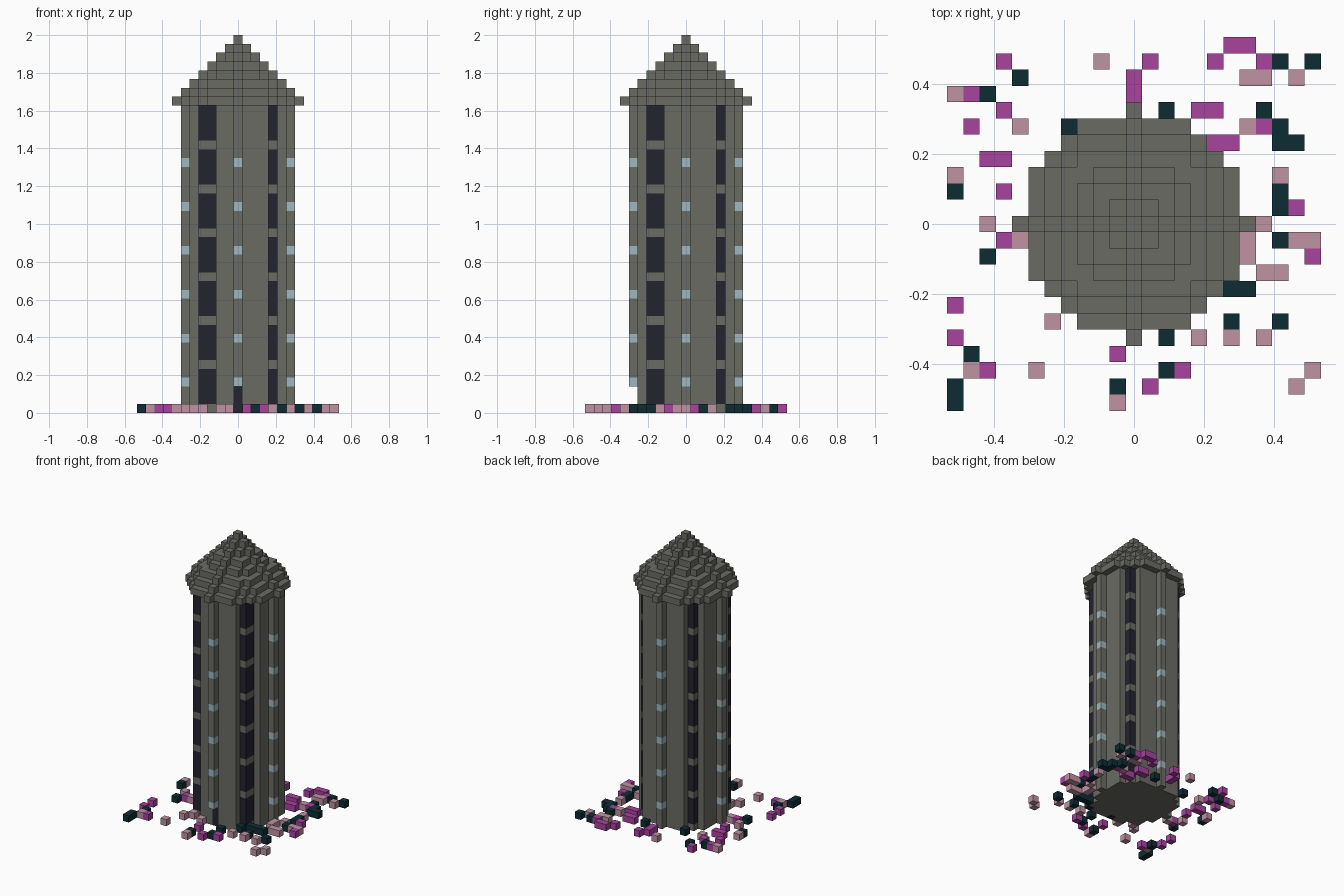
import bpy, bmesh
from mathutils import Vector

cube = bpy.data.objects.get("Cube")
if cube:
    bpy.data.objects.remove(cube, do_unlink=True)

U = 2 / 43            # edge of one block
WALL_TOP = 35         # wall layers below the roof
TOWER_R, ROOF_R = 6, 7


def material(name, hex_code):
    srgb = [int(hex_code[k:k + 2], 16) / 255 for k in (0, 2, 4)]
    rgb = [c / 12.92 if c <= 0.04045 else ((c + 0.055) / 1.055) ** 2.4 for c in srgb]
    m = bpy.data.materials.new(name)
    m.use_nodes = True
    m.diffuse_color = (*rgb, 1)
    m.node_tree.nodes["Principled BSDF"].inputs["Base Color"].default_value = (*rgb, 1)
    return m


stone = material("grey stone", "6B6B65")
dark = material("dark window", "23232F")
pale = material("pale lamp glass", "9FB8C0")
magenta = material("magenta flower", "A8439F")
pink = material("dusty pink flower", "C093A4")
teal = material("dark teal leaf", "0D2C34")


def disc(r):
    return {(x, y) for x in range(-r, r + 1) for y in range(-r, r + 1)
            if x * x + y * y <= r * r}


def ground_blocks(rows):
    """Blocks on the ground, given as x positions for each row y."""
    return {(x, y, 0) for y, xs in rows.items() for x in xs}


# Tower wall: a round footprint with a few notched corners
footprint = disc(TOWER_R) - {(-3, -5), (-5, -3), (5, -3)}
window_columns = {(sx * 4, sy * 4) for sx in (-1, 1) for sy in (-1, 1)}
window_columns |= {(-3, -4), (-4, -3), (4, -3)}
lamp_columns = {(TOWER_R, 0), (-TOWER_R, 0), (0, TOWER_R), (0, -TOWER_R)}

parts = {name: set() for name in ("tower_wall", "windows", "lamps", "door", "roof")}
for z in range(WALL_TOP):
    for x, y in footprint:
        if z < 3 and (x, y) == (0, -6):
            continue                                   # doorway recess
        if z < 3 and (x, y) == (0, -5):
            part = "door"
        elif (x, y) in window_columns and z % 5:
            part = "windows"
        elif (x, y) in lamp_columns and z % 5 == 3 and z < 30:
            part = "lamps"
        else:
            part = "tower_wall"
        parts[part].add((x, y, z))

# Stepped conical roof
for step in range(ROOF_R + 1):
    parts["roof"] |= {(x, y, WALL_TOP + step) for x, y in disc(ROOF_R - step)}

# Flowers and leaves scattered around the foot
parts["magenta_flowers"] = ground_blocks({
    11: (6, 7), 10: (-8, 1, 5, 8), 9: (0,), 8: (-10, 0), 7: (-8, 4, 5), 6: (-10, 8),
    5: (5, 6), 4: (-9, -8), 2: (-8,), 1: (10,), -1: (-8,), -2: (11,), -5: (-11,),
    -7: (-11,), -8: (-1,), -9: (-9, 3), -10: (1,)})
parts["pink_flowers"] = ground_blocks({
    10: (-2,), 9: (7, 8, 10), 8: (-11,), 6: (-7, 7), 3: (-11, 9), 0: (-9, 8),
    -1: (-7, 7, 10, 11), -2: (7,), -3: (8, 9), -5: (-4,), -6: (-5, -2),
    -7: (4, 6, 8), -9: (-10, -6, 11), -10: (10,), -11: (-1,)})
parts["leaves"] = ground_blocks({
    10: (9, 11), 9: (-7,), 8: (-9,), 7: (2, 8), 6: (-4, 9), 5: (9, 10), 2: (-11, 9),
    1: (9,), -1: (9,), -2: (-9,), -4: (5, 6, 7), -5: (4,), -6: (6, 9), -7: (2,),
    -8: (-10,), -9: (2,), -10: (-11, -1), -11: (-11,)})

solid = set().union(*parts.values())


def build_blocks(name, cells, mat):
    """Make one mesh from blocks, keeping only the exposed faces."""
    bm = bmesh.new()
    for cell in sorted(cells):
        centre = Vector(cell) + Vector((0, 0, 0.5))
        for axis in range(3):
            for sign in (-1, 1):
                n = Vector((0, 0, 0))
                n[axis] = sign
                if tuple(int(a + b) for a, b in zip(cell, n)) in solid:
                    continue
                a = Vector((0, 0, 0))
                a[(axis + 1) % 3] = 0.5
                b = n.cross(a)
                corners = (a + b, b - a, -a - b, a - b)
                bm.faces.new([bm.verts.new((centre + n / 2 + c) * U) for c in corners])
    bmesh.ops.remove_doubles(bm, verts=bm.verts, dist=U / 100)
    bmesh.ops.dissolve_limit(bm, angle_limit=0.01, verts=bm.verts, edges=bm.edges)
    mesh = bpy.data.meshes.new(name)
    bm.to_mesh(mesh)
    bm.free()
    mesh.materials.append(mat)
    bpy.context.collection.objects.link(bpy.data.objects.new(name, mesh))


colours = {"tower_wall": stone, "roof": stone, "windows": dark, "door": dark,
           "lamps": pale, "magenta_flowers": magenta, "pink_flowers": pink,
           "leaves": teal}
for name, cells in parts.items():
    build_blocks(name, cells, colours[name])
